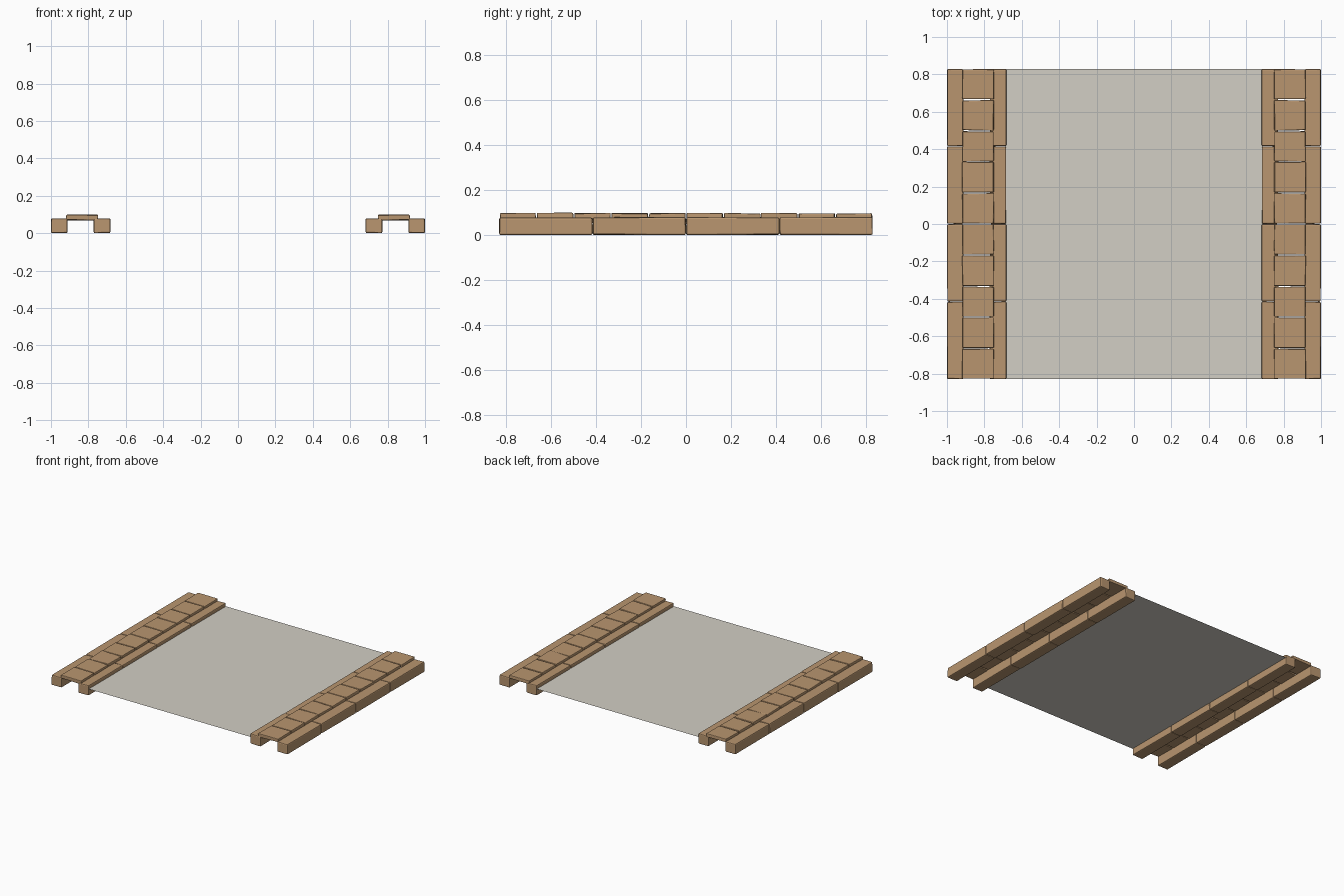
import bpy, bmesh, random
from mathutils import Vector

if "Cube" in bpy.data.objects:
    bpy.data.objects.remove(bpy.data.objects["Cube"])

random.seed(4)

def material(name, col):
    m = bpy.data.materials.new(name)
    m.diffuse_color = (*col, 1)
    m.use_nodes = True
    m.node_tree.nodes["Principled BSDF"].inputs["Base Color"].default_value = m.diffuse_color
    return m

stone = material("tan stone", (0.485, 0.303, 0.160))
paving = material("grey paving", (0.645, 0.62, 0.555))

def finish(name, bm, mat):
    me = bpy.data.meshes.new(name)
    bm.to_mesh(me)
    bm.free()
    me.materials.append(mat)
    ob = bpy.data.objects.new(name, me)
    bpy.context.collection.objects.link(ob)
    return ob

def rough_block(bm, lo, hi, jit):
    """Box whose corners are pulled slightly inward at random (hewn look)."""
    lo, hi = Vector(lo), Vector(hi)
    mid = (lo + hi) / 2
    for v in bmesh.ops.create_cube(bm, size=1)["verts"]:
        for i in range(3):
            s = 1 if v.co[i] > 0 else -1
            v.co[i] = mid[i] + s * ((hi[i] - lo[i]) / 2 - random.uniform(0, jit[i]))

def row(name, x0, x1, z0, z1, count, jit, bevel, gap):
    """Row of blocks along y on the right side, mirrored to the left."""
    bm = bmesh.new()
    step = 1.66 / count
    for i in range(count):
        y = -0.83 + i * step
        rough_block(bm, (x0, y + gap, z0), (x1, y + step - gap, z1), jit)
    ob = finish(name, bm, stone)
    b = ob.modifiers.new("worn_edges", "BEVEL")
    b.width, b.segments = bevel, 2
    m = ob.modifiers.new("both_sides", "MIRROR")
    m.use_mirror_merge = False
    return ob

# Long kerb stones, two rows per side
row("outer_kerb", 0.911, 1.0, 0.0, 0.08, 4, (0.002, 0.002, 0.003), 0.007, 0)
row("inner_kerb", 0.682, 0.772, 0.0, 0.08, 4, (0.002, 0.002, 0.003), 0.007, 0)

# Square cover slabs bridging the kerbs
row("cover_slabs", 0.747, 0.92, 0.068, 0.1, 10, (0.005, 0.005, 0.005), 0.005, 0)

# Flat ground sheet between the kerbs, part way up their height
bm = bmesh.new()
bm.faces.new([bm.verts.new(p) for p in
              ((-0.69, -0.828, 0.053), (0.69, -0.828, 0.053),
               (0.69, 0.828, 0.053), (-0.69, 0.828, 0.053))])
finish("ground_sheet", bm, paving)
